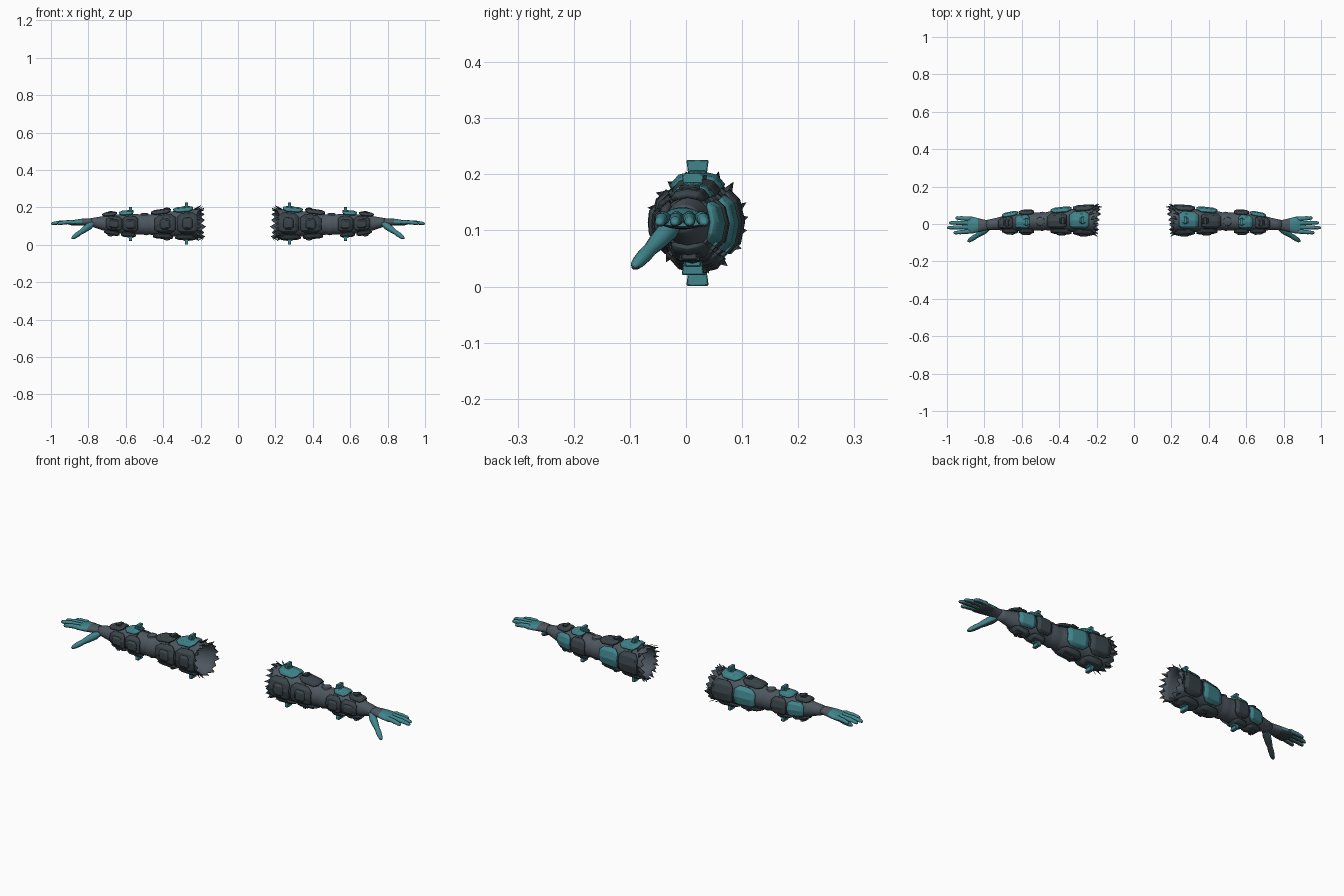
import bpy, bmesh, math, random
from mathutils import Vector

random.seed(4)
cube = bpy.data.objects.get("Cube")
if cube:
    bpy.data.objects.remove(cube, do_unlink=True)


def material(name, rgb):
    m = bpy.data.materials.new(name)
    m.use_nodes = True
    m.diffuse_color = (*rgb, 1)
    m.node_tree.nodes["Principled BSDF"].inputs["Base Color"].default_value = (*rgb, 1)
    return m


SLATE = material("slate cloth", (0.075, 0.095, 0.115))
DARK = material("dark armour", (0.042, 0.058, 0.068))
TEAL = material("teal", (0.052, 0.235, 0.265))

# Sleeve sections: x, centre y, centre z, radius y, radius z
SECTIONS = [
    (0.20, .022, .115, .070, .077), (0.30, .020, .113, .064, .072),
    (0.40, .018, .111, .056, .063), (0.47, .015, .108, .049, .055),
    (0.52, .013, .109, .048, .054), (0.58, .012, .111, .050, .055),
    (0.66, .008, .112, .043, .048), (0.73, .001, .116, .033, .036),
    (0.79, -.005, .121, .026, .021)]


def section(x):
    """Centre and radii of the sleeve at x."""
    x = max(SECTIONS[0][0], min(SECTIONS[-1][0], x))
    for a, b in zip(SECTIONS, SECTIONS[1:]):
        if x <= b[0]:
            t = (x - a[0]) / (b[0] - a[0])
            return [p + (q - p) * t for p, q in zip(a[1:], b[1:])]


def on_arm(x, degrees, lift):
    """Point on the sleeve: 0 is back, 90 top, 180 front, 270 bottom."""
    cy, cz, ry, rz = section(x)
    a = math.radians(degrees)
    return Vector((x, cy + (ry + lift) * math.cos(a), cz + (rz + lift) * math.sin(a)))


def finish(name, bm, mats, rule=None, smooth=40, thick=0, bevel=0):
    """Make an object, shade it and mirror it to the other arm."""
    bmesh.ops.recalc_face_normals(bm, faces=bm.faces)
    bm.normal_update()
    if rule:
        for f in bm.faces:
            f.material_index = rule(f)
    me = bpy.data.meshes.new(name)
    bm.to_mesh(me)
    bm.free()
    ob = bpy.data.objects.new(name, me)
    bpy.context.collection.objects.link(ob)
    for m in mats:
        me.materials.append(m)
    bpy.ops.object.select_all(action='DESELECT')
    ob.select_set(True)
    bpy.context.view_layer.objects.active = ob
    bpy.ops.object.shade_smooth_by_angle(angle=math.radians(smooth))
    if thick:
        s = ob.modifiers.new("thickness", 'SOLIDIFY')
        s.thickness = thick
    if bevel:
        b = ob.modifiers.new("bevel", 'BEVEL')
        b.width = bevel
    ob.modifiers.new("other arm", 'MIRROR')
    return ob


def skin(bm, rings, cap_start=True, cap_end=True):
    """Join rings of points into a tube."""
    rows = [[bm.verts.new(p) for p in r] for r in rings]
    n = len(rows[0])
    for a, b in zip(rows, rows[1:]):
        for i in range(n):
            j = (i + 1) % n
            bm.faces.new((a[i], a[j], b[j], b[i]))
    if cap_start:
        bm.faces.new(rows[0])
    if cap_end:
        bm.faces.new(rows[-1][::-1])


def ring(centre, ry, rz, n, rot=None):
    pts = []
    for i in range(n):
        a = math.tau * i / n
        p = Vector((0, ry * math.cos(a), rz * math.sin(a)))
        pts.append(Vector(centre) + (rot @ p if rot else p))
    return pts


# Sleeve, open and torn at the shoulder
bm = bmesh.new()
N = 28
torn = []
for i in range(N):
    p = on_arm(0.2, 360 * i / N, 0.004)
    p.x = 0.215 - 0.18 * (p.y - 0.02) - (0.022 if i % 2 else 0) - random.uniform(0, 0.012)
    torn.append(p)
stations = [0.235, 0.30, 0.36, 0.42, 0.46, 0.475, 0.49, 0.51, 0.525, 0.58, 0.62, 0.66, 0.70, 0.73, 0.76, 0.79]
wrinkle = {0.475: -0.002, 0.49: 0.003, 0.51: -0.001, 0.70: 0.002}
rings = [torn] + [[on_arm(x, 360 * i / N, wrinkle.get(x, 0)) for i in range(N)] for x in stations]
skin(bm, rings, False, False)
finish("sleeve", bm, [SLATE], smooth=60, thick=0.004)

# Ragged cloth tips around the shoulder rim
bm = bmesh.new()
for i in range(18):
    a = 20 * i + random.uniform(-6, 6)
    x = random.uniform(0.205, 0.235)
    tip = on_arm(x - 0.02, a + 6, random.uniform(0.014, 0.022))
    bm.faces.new([bm.verts.new(p) for p in
                  (on_arm(x, a - 7, 0.002), on_arm(x + 0.012, a + 9, 0.002), tip)])
finish("torn_cloth", bm, [DARK], thick=0.002)

# Straps beneath the plates
for k, x in enumerate((0.275, 0.39, 0.575, 0.68)):
    bm = bmesh.new()
    prof = ((-.010, 0), (-.010, .006), (.010, .006), (.010, 0))
    skin(bm, [[on_arm(x + dx, 15 * i, l) for i in range(24)] for dx, l in prof], False, False)
    finish(f"strap_{k + 1}", bm, [DARK])


def plate(name, x0, x1, a0, a1, mat, lift=0.013):
    """Curved armour plate with clipped corners and sloping rim."""
    bm = bmesh.new()
    us, vs = (0, .2, .8, 1), (0, .2, .5, .8, 1)
    g = []
    for u in us:
        row = []
        for v in vs:
            rim = u in (0, 1) or v in (0, 1)
            row.append(bm.verts.new(on_arm(x0 + (x1 - x0) * u, a0 + (a1 - a0) * v,
                                           lift - 0.006 if rim else lift)))
        g.append(row)
    for i in range(len(us) - 1):
        for j in range(len(vs) - 1):
            quad = [g[i][j], g[i + 1][j], g[i + 1][j + 1], g[i][j + 1]]
            corners = [g[r][c] for r in (0, -1) for c in (0, -1)]
            bm.faces.new([v for v in quad if v not in corners])
    loose = [v for v in bm.verts if not v.link_faces]
    bmesh.ops.delete(bm, geom=loose, context='VERTS')
    # outward normals, so the thickness grows towards the arm
    ob = finish(name, bm, [mat], smooth=15, thick=0.009, bevel=0.0012)
    ob.modifiers["thickness"].offset = 0


# Plates by side: name, angles, then colours of the four along the arm
SPANS = [("upper_arm_inner", .215, .325), ("upper_arm_outer", .335, .445),
         ("forearm_inner", .535, .615), ("forearm_outer", .622, .705)]
SIDES = [("back", -42, 44, 0, (DARK, TEAL, DARK, TEAL)),
         ("top", 52, 128, .025, (TEAL, DARK, TEAL, DARK)),
         ("front", 136, 222, 0, (DARK, DARK, DARK, DARK)),
         ("bottom", 230, 310, .012, (DARK, DARK, DARK, DARK))]
for side, a0, a1, shift, mats in SIDES:
    for (span, x0, x1), mat in zip(SPANS, mats):
        plate(f"{span}_{side}_plate", x0 + shift, x1 + shift * .8, a0, a1, mat,
              0.015 if side == "top" else 0.012)

# Small raised panels on the front plates
for k, x in enumerate((0.27, 0.39, 0.575, 0.663)):
    plate(f"front_panel_{k + 1}", x - .026, x + .026, 160, 200, DARK, 0.018)


def block(name, x, deg, lift, size, mat):
    """Tapered block standing on the arm surface."""
    bm = bmesh.new()
    base = on_arm(x, deg, lift)
    bmesh.ops.create_cube(bm, size=1)
    up = 1 if deg < 180 else -1
    for v in bm.verts:
        taper = 1.0 if v.co.z * up > 0 else 0.8
        v.co = Vector((v.co.x * size[0], v.co.y * size[1] * taper, v.co.z * size[2])) + base
    finish(name, bm, [mat], bevel=0.002)


# Buckles on top and beneath
for k, (x, h, mat) in enumerate(((0.275, .030, TEAL), (0.38, .012, DARK),
                                 (0.575, .026, TEAL), (0.68, .012, DARK))):
    for side, deg in (("top", 90), ("bottom", 270)):
        block(f"{side}_buckle_{k + 1}", x, deg, 0.012 + h * .4, (0.018, 0.040, h), mat)
        block(f"{side}_buckle_base_{k + 1}", x, deg, 0.014, (0.034, 0.030, 0.012), mat)

# Elbow stud
bm = bmesh.new()
c = on_arm(0.5, 90, 0)
skin(bm, [[Vector((c.x + r * math.cos(math.tau * i / 16), c.y + r * math.sin(math.tau * i / 16),
                   c.z + h)) for i in range(16)] for r, h in ((.024, -.006), (.022, .003), (.014, .007))])
finish("elbow_stud", bm, [SLATE])


def palm_side(f):
    return 1 if f.normal.z < -0.45 else 0


# Hand from the wrist to the knuckles
bm = bmesh.new()
hand = [(.77, -.004, .121, .025, .021), (.80, -.006, .122, .029, .020), (.835, -.006, .121, .038, .019),
        (.865, -.006, .119, .045, .017), (.89, -.006, .117, .046, .014), (.90, -.006, .116, .040, .009)]
skin(bm, [ring((x, y, z), ry, rz, 18) for x, y, z, ry, rz in hand])
finish("hand", bm, [TEAL, DARK, SLATE],
       lambda f: 2 if f.calc_center_median().x < 0.84 else palm_side(f), smooth=60)


def digit(name, path, radii):
    bm = bmesh.new()
    rot = (path[-1] - path[0]).to_track_quat('X', 'Z')
    skin(bm, [ring(p, r, r, 10, rot) for p, r in zip(path, radii)])
    finish(name, bm, [TEAL, DARK], palm_side, smooth=60)


# Fingers with slight knuckles
for name, y, tip in (("index_finger", -.043, .965), ("middle_finger", -.018, 1.0),
                     ("ring_finger", .006, .99), ("little_finger", .030, .955)):
    start = Vector((.875, y * .9, .120))
    end = Vector((tip, y * 1.1, .113))
    ts = (0, .15, .32, .45, .6, .72, .86, .96, 1)
    path = [start.lerp(end, t) + Vector((0, 0, .004 * math.sin(math.pi * t))) for t in ts]
    digit(name, path, (.010, .0135, .011, .0105, .0115, .0095, .0095, .007, .003))

# Thumb
start, end = Vector((.775, -.018, .115)), Vector((.888, -.094, .034))
digit("thumb", [start.lerp(end, t) for t in (0, .2, .42, .6, .72, .85, .95, 1)],
      (.013, .019, .0165, .0125, .0135, .012, .009, .004))
